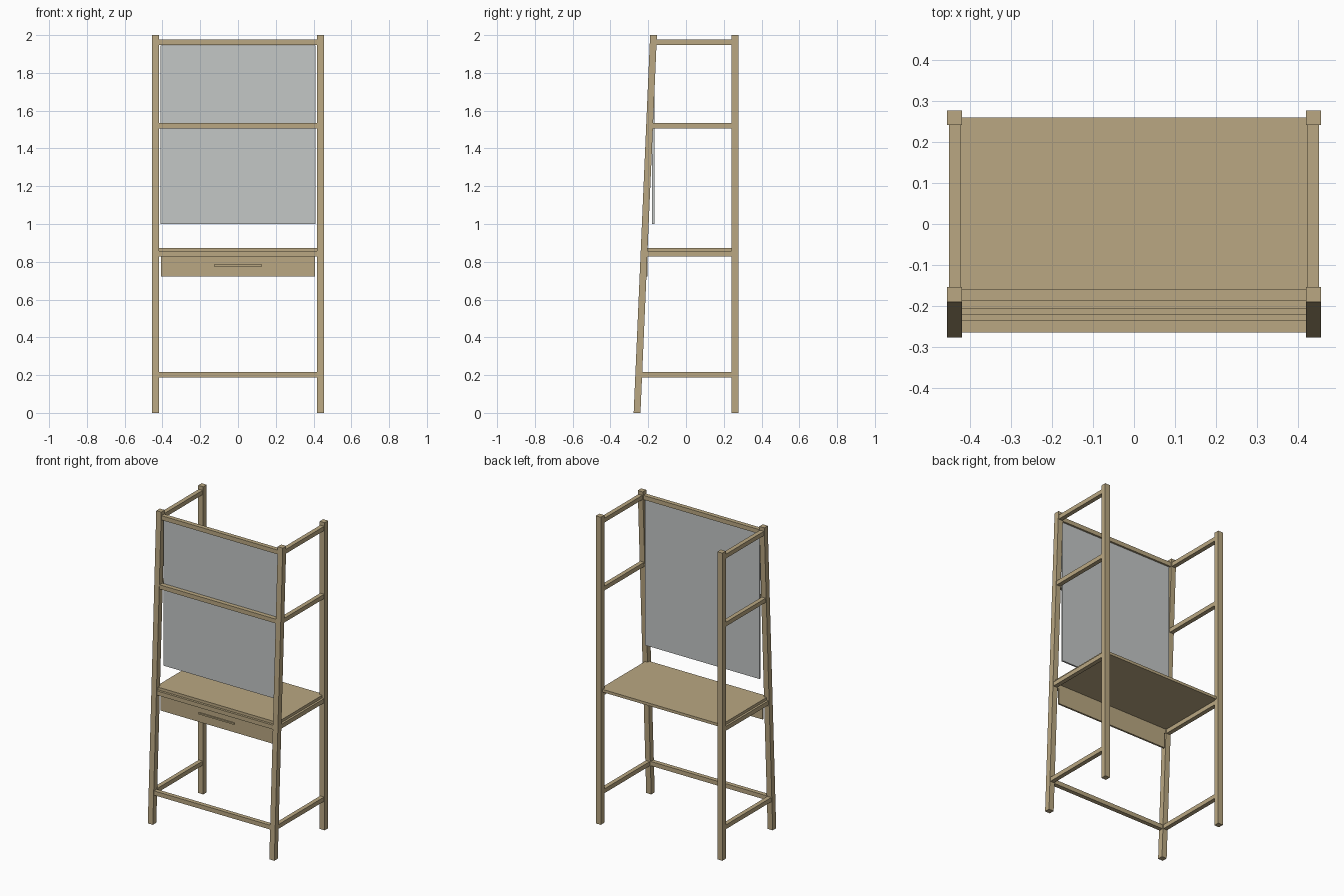
import bpy
import bmesh

cube = bpy.data.objects.get("Cube")
if cube:
    bpy.data.objects.remove(cube, do_unlink=True)


def make_material(name, color):
    mat = bpy.data.materials.new(name)
    mat.use_nodes = True
    mat.diffuse_color = color
    mat.node_tree.nodes["Principled BSDF"].inputs["Base Color"].default_value = color
    return mat


wood = make_material("pale_oak", (0.49, 0.39, 0.223, 1))
grey = make_material("grey_panel", (0.55, 0.57, 0.565, 1))


def box(name, x, y, z, mat=wood, lean=0.0):
    """Box between (low, high) pairs; lean shifts y in proportion to height."""
    bm = bmesh.new()
    bmesh.ops.create_cube(bm, size=1)
    for v in bm.verts:
        v.co = [lo + (c + 0.5) * (hi - lo) for c, (lo, hi) in zip(v.co, (x, y, z))]
        v.co.y += lean * v.co.z
    mesh = bpy.data.meshes.new(name)
    bm.to_mesh(mesh)
    bm.free()
    mesh.materials.append(mat)
    obj = bpy.data.objects.new(name, mesh)
    bpy.context.collection.objects.link(obj)
    return obj


def around(center, half):
    return (center - half, center + half)


POST, RAIL = 0.018, 0.014      # half thicknesses
POST_X = 0.437                 # post centre lines
BACK_Y, FRONT_Y = 0.259, -0.259
LEAN = 0.0435                  # backward lean of the front posts


def front_y(z):
    return FRONT_Y + LEAN * z


rails = {"foot": 0.202, "desk": 0.842, "middle": 1.52, "top": 1.962}

# Upright back posts, leaning front posts and side rails
for side, s in (("right", -1), ("left", 1)):
    px = around(s * POST_X, POST)
    box(side + "_back_post", px, around(BACK_Y, POST), (0, 2))
    box(side + "_front_post", px, around(FRONT_Y, POST), (0, 2), lean=LEAN)
    for level, z in rails.items():
        box(f"{side}_{level}_side_rail", around(s * POST_X, RAIL),
            (front_y(z), BACK_Y), around(z, RAIL))

# Front cross rails
for level, z in rails.items():
    box(level + "_front_rail", around(0, POST_X), around(front_y(z), RAIL), around(z, RAIL))

# Desk board resting on the rails
box("desk_board", around(0, POST_X), (front_y(0.86), BACK_Y), (0.856, 0.874))

# Drawer front with bar handle
box("drawer_front", around(0, 0.408), (-0.215, -0.203), (0.723, 0.829))
box("drawer_handle", around(0, 0.127), (-0.223, -0.214), around(0.781, 0.005))

# Hanging grey panel behind the upper rails
box("hanging_panel", around(0, 0.411), (-0.179, -0.168), (1.0, 1.945), grey)
